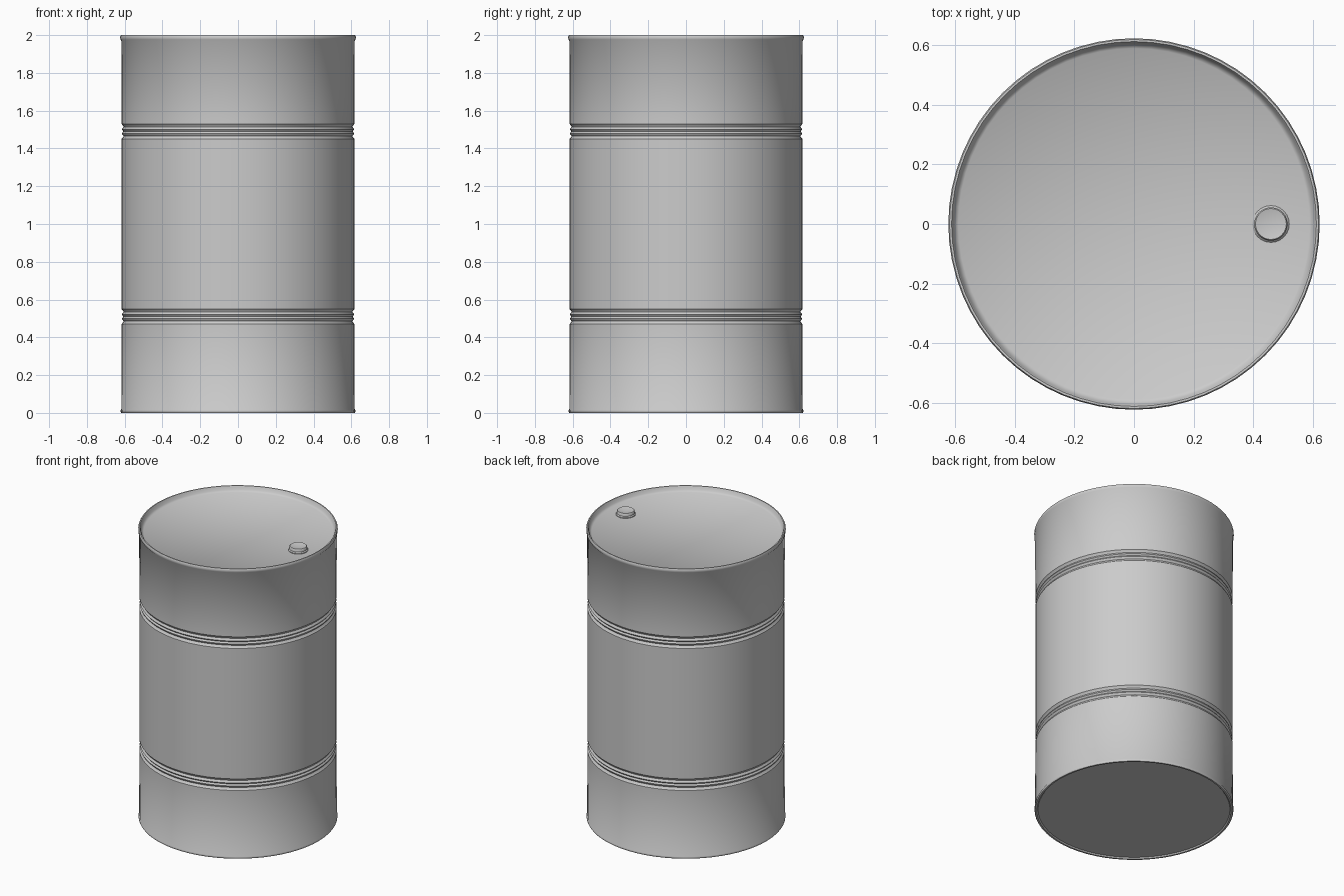
import bpy, bmesh, math

if "Cube" in bpy.data.objects:
    bpy.data.objects.remove(bpy.data.objects["Cube"])


def lathe(name, profile, segments, center=(0, 0)):
    """Revolve an (r, z) profile around z; r = 0 ends close to a point."""
    bm = bmesh.new()
    verts = [bm.verts.new((r, 0, z)) for r, z in profile]
    edges = [bm.edges.new(p) for p in zip(verts, verts[1:])]
    bmesh.ops.spin(bm, geom=verts + edges, cent=(0, 0, 0), axis=(0, 0, 1),
                   angle=math.tau, steps=segments, use_merge=False)
    bmesh.ops.remove_doubles(bm, verts=bm.verts[:], dist=1e-5)
    bmesh.ops.recalc_face_normals(bm, faces=bm.faces[:])
    mesh = bpy.data.meshes.new(name)
    bm.to_mesh(mesh)
    bm.free()
    ob = bpy.data.objects.new(name, mesh)
    bpy.context.collection.objects.link(ob)
    ob.location = (center[0], center[1], 0)
    bpy.ops.object.select_all(action='DESELECT')
    ob.select_set(True)
    bpy.context.view_layer.objects.active = ob
    bpy.ops.object.shade_smooth_by_angle(angle=math.radians(40))
    return ob


def hoop(z):
    """Rolled hoop: two rounded beads set between shallow grooves."""
    steps = [(-.04, .617), (-.03, .608), (-.024, .606), (-.016, .613),
             (-.01, .615), (-.004, .610), (0, .607), (.004, .610),
             (.01, .615), (.016, .613), (.024, .606), (.03, .608), (.04, .617)]
    return [(r, z + dz) for dz, r in steps]


# Drum shell: recessed base, bottom chime, hoops, top chime, recessed lid
profile = [(0, .008), (.60, .008), (.607, 0), (.618, 0), (.622, .006),
           (.622, .014), (.618, .02)]
profile += hoop(.51) + hoop(1.49)
profile += [(.618, 1.97), (.623, 1.976), (.624, 1.992), (.620, 2.0),
            (.613, 2.0), (.608, 1.992), (.603, 1.975), (.59, 1.965), (0, 1.965)]
lathe("drum_body", profile, 64)

# Bung fitting on the lid: flared collar with a dished cap
lathe("bung_cap", [(0, 1.96), (.062, 1.96), (.062, 1.97), (.056, 1.976),
                   (.056, 1.99), (.052, 1.995), (0, 1.984)], 24, (.46, 0))
